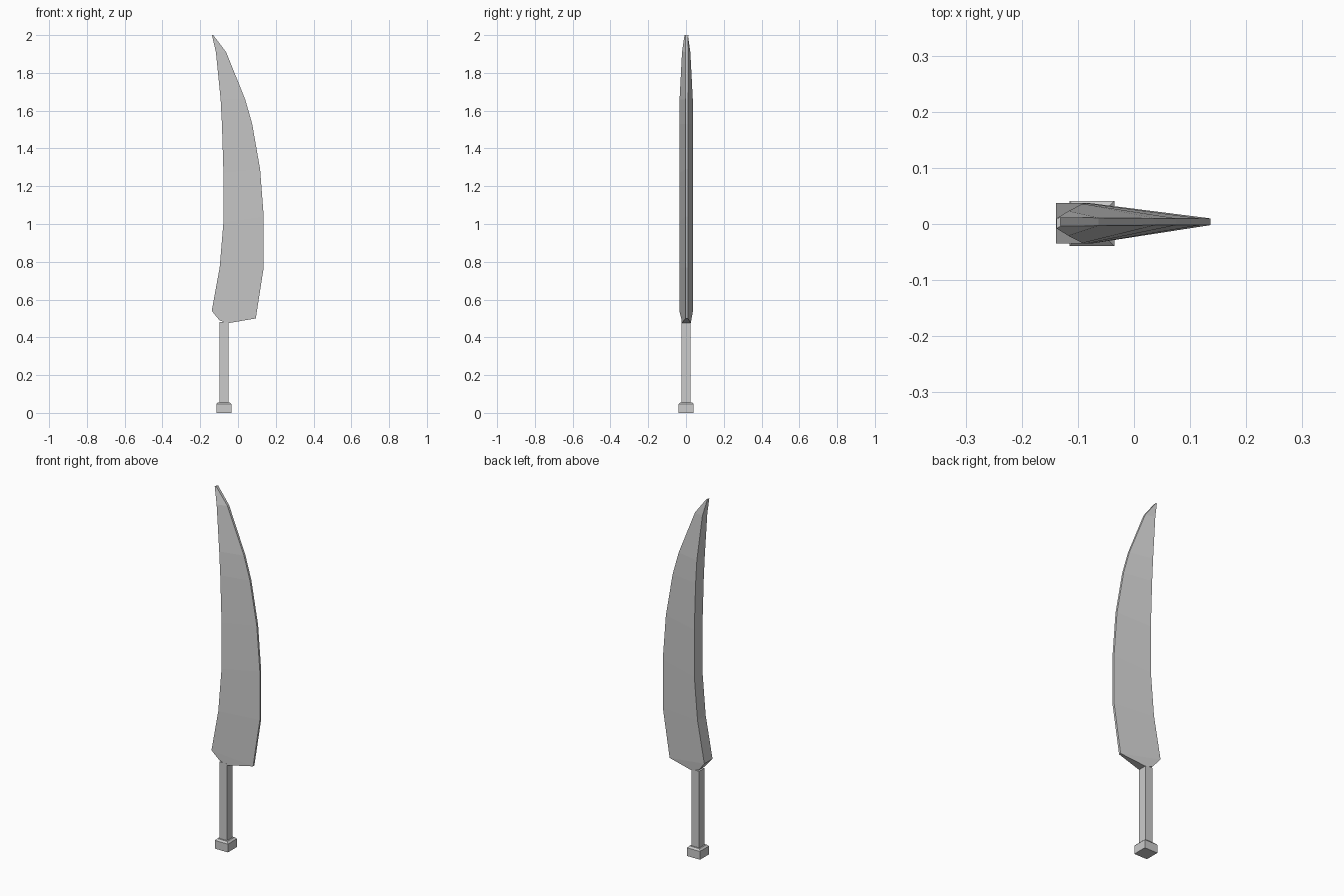
import bpy, bmesh

if "Cube" in bpy.data.objects:
    bpy.data.objects.remove(bpy.data.objects["Cube"])


def loft(name, rings):
    """Skin a list of four-point rings into a closed, flat-shaded solid."""
    bm = bmesh.new()
    loops = [[bm.verts.new(p) for p in ring] for ring in rings]
    for a, b in zip(loops, loops[1:]):
        for i in range(4):
            j = (i + 1) % 4
            bm.faces.new((a[i], a[j], b[j], b[i]))
    bm.faces.new(loops[0][::-1])
    bm.faces.new(loops[-1])
    bmesh.ops.recalc_face_normals(bm, faces=bm.faces[:])
    mesh = bpy.data.meshes.new(name)
    bm.to_mesh(mesh)
    bm.free()
    obj = bpy.data.objects.new(name, mesh)
    bpy.context.collection.objects.link(obj)
    return obj


def square(r, z, cx=-0.075, cy=0.001):
    return [(cx - r, cy - r, z), (cx + r, cy - r, z),
            (cx + r, cy + r, z), (cx - r, cy + r, z)]


# Blade: spine x, z, half thickness, then edge x, z, half thickness
stations = [
    (-0.098, 0.490, 0.024, -0.053, 0.475, 0.024),
    (-0.139, 0.540, 0.036, 0.094, 0.500, 0.006),
    (-0.097, 0.770, 0.036, 0.136, 0.770, 0.006),
    (-0.077, 1.010, 0.036, 0.136, 1.040, 0.006),
    (-0.077, 1.270, 0.036, 0.117, 1.290, 0.006),
    (-0.085, 1.530, 0.036, 0.075, 1.530, 0.006),
    (-0.092, 1.660, 0.035, 0.038, 1.660, 0.006),
    (-0.117, 1.910, 0.022, -0.063, 1.910, 0.007),
    (-0.138, 2.000, 0.009, -0.131, 2.000, 0.008),
]
blade_rings = []
for i, (sx, sz, sw, ex, ez, ew) in enumerate(stations):
    off = 0.004 if i else 0.001  # cutting edge sits slightly to the back
    blade_rings.append([(sx, 0.001 - sw, sz), (ex, off - ew, ez),
                        (ex, off + ew, ez), (sx, 0.001 + sw, sz)])
loft("blade", blade_rings)

# Square grip
loft("grip", [square(0.0235, 0.05), square(0.0235, 0.482)])

# Pommel with chamfered top
loft("pommel", [square(0.04, 0.0), square(0.04, 0.046), square(0.031, 0.055)])
